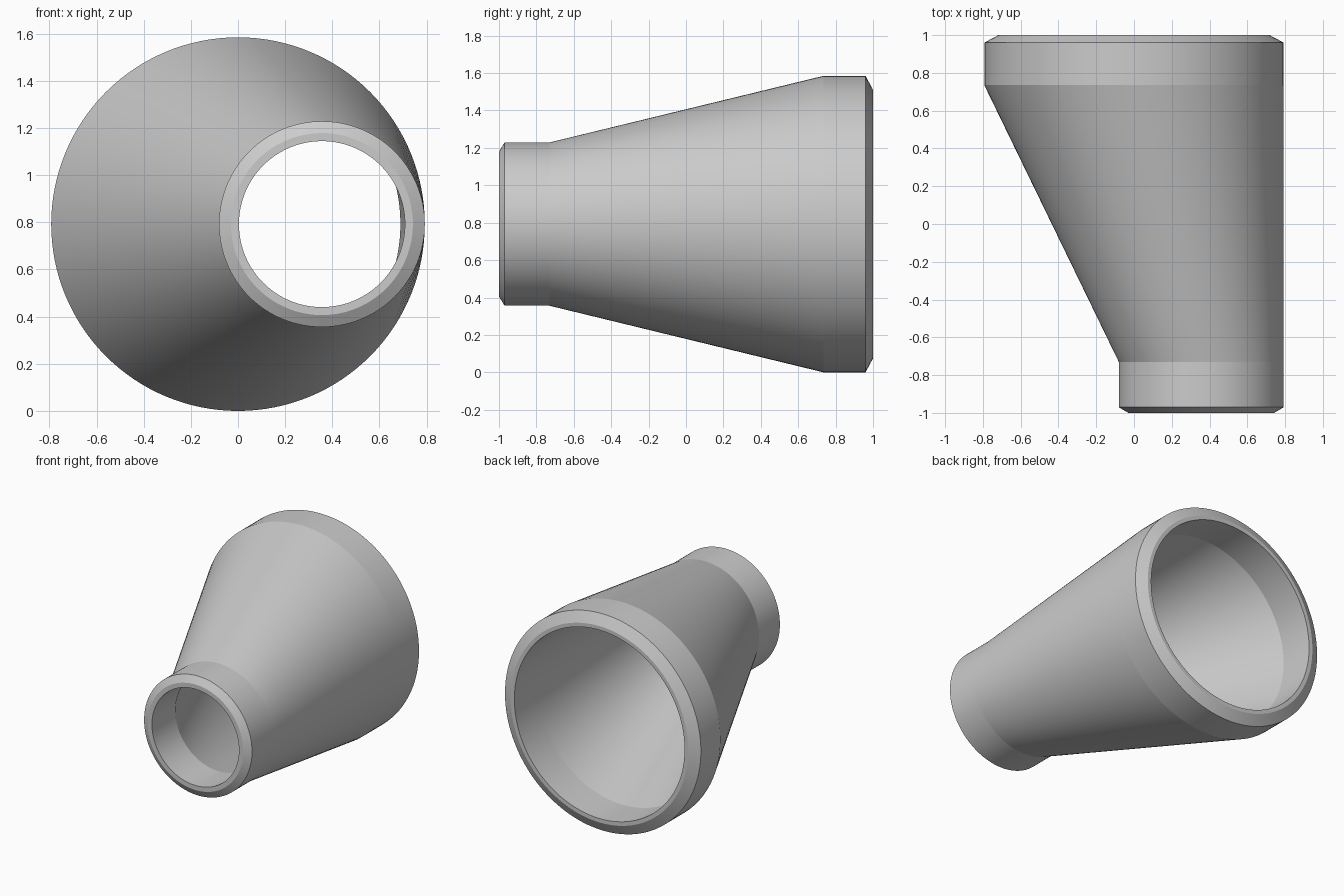
import bpy, bmesh
from math import sin, cos, tau

if "Cube" in bpy.data.objects:
    bpy.data.objects.remove(bpy.data.objects["Cube"])

SEGMENTS = 128
R_BIG, R_SMALL = 0.7925, 0.4365
CZ = R_BIG                      # axis height
OFFSET = R_BIG - R_SMALL        # small end is flush with the +x side

# closed wall section as (y, radius, axis x): outside, then back through the bore
rings = [
    (-1.00, 0.386, OFFSET), (-0.97, R_SMALL, OFFSET), (-0.73, R_SMALL, OFFSET),
    (0.735, R_BIG, 0), (0.96, R_BIG, 0), (1.00, 0.718, 0),
    (1.00, 0.689, 0), (0.735, 0.689, 0),
    (-0.73, 0.352, OFFSET), (-1.00, 0.352, OFFSET),
]

# loft the rings into one hollow eccentric reducer
bm = bmesh.new()
loops = [[bm.verts.new((cx + r * cos(tau * i / SEGMENTS), y,
                        CZ + r * sin(tau * i / SEGMENTS)))
          for i in range(SEGMENTS)] for y, r, cx in rings]
for a, b in zip(loops, loops[1:] + loops[:1]):
    for i in range(SEGMENTS):
        j = (i + 1) % SEGMENTS
        bm.faces.new((a[i], a[j], b[j], b[i])).smooth = True
bmesh.ops.recalc_face_normals(bm, faces=bm.faces)

# crisp creases around every ring, smooth shading around the circumference
for loop in loops:
    for i in range(SEGMENTS):
        bm.edges.get((loop[i], loop[(i + 1) % SEGMENTS])).smooth = False

mesh = bpy.data.meshes.new("eccentric_reducer")
bm.to_mesh(mesh)
bm.free()
bpy.context.collection.objects.link(bpy.data.objects.new("eccentric_reducer", mesh))
